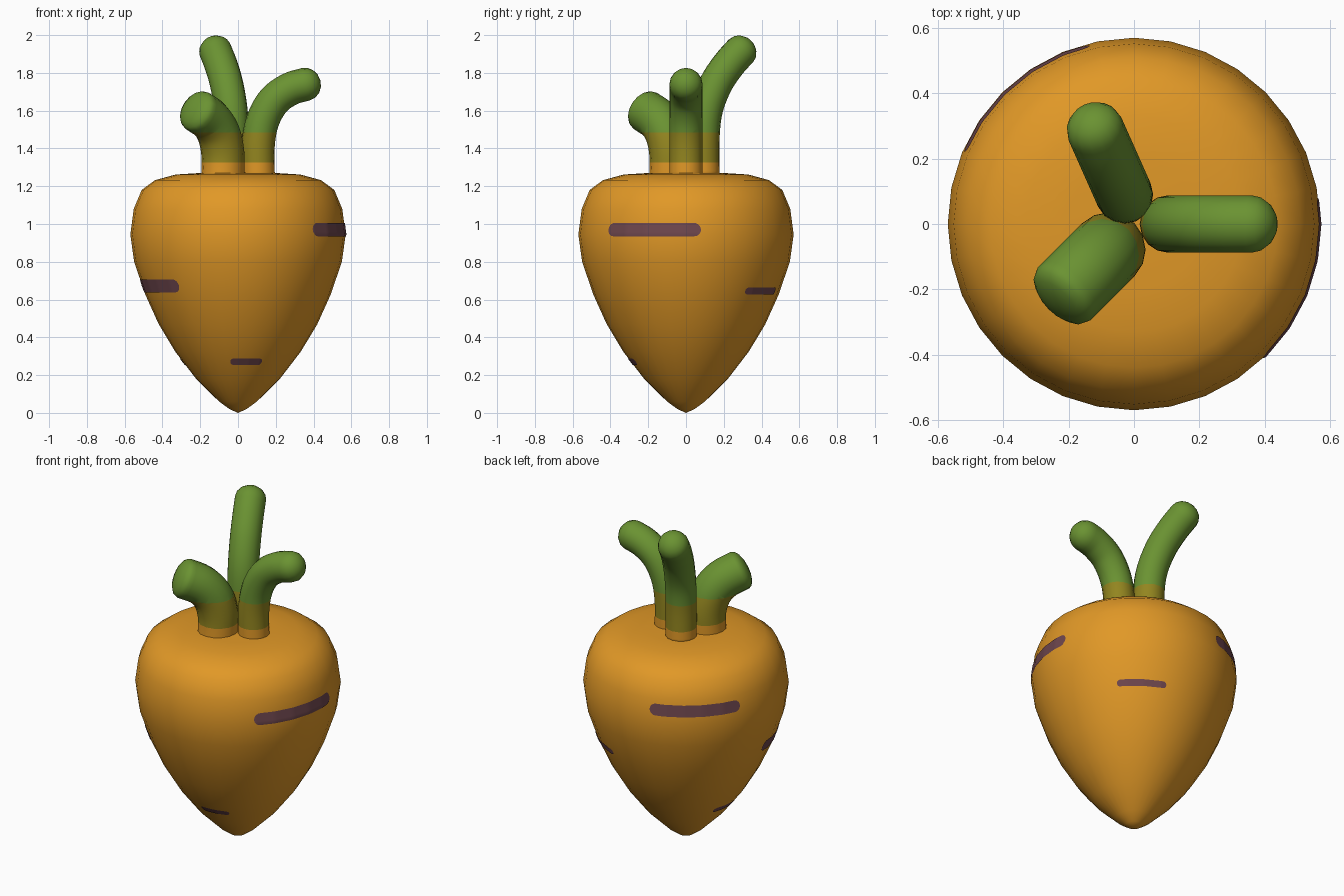
import bpy, bmesh, math
from mathutils import Vector

if "Cube" in bpy.data.objects:
    bpy.data.objects.remove(bpy.data.objects["Cube"])

def material(name, rgb):
    m = bpy.data.materials.new(name)
    m.diffuse_color = (*rgb, 1)
    m.use_nodes = True
    m.node_tree.nodes["Principled BSDF"].inputs["Base Color"].default_value = m.diffuse_color
    return m

ORANGE = material("root orange", (0.75, 0.315, 0.02))
OLIVE = material("stem olive", (0.29, 0.235, 0.014))
GREEN = material("stem green", (0.145, 0.29, 0.032))
PURPLE = material("groove purple", (0.155, 0.062, 0.075))

def finish(bm, name, mats, smooth=True):
    bmesh.ops.recalc_face_normals(bm, faces=bm.faces)
    me = bpy.data.meshes.new(name)
    for f in bm.faces:
        f.smooth = smooth
    bm.to_mesh(me)
    bm.free()
    ob = bpy.data.objects.new(name, me)
    bpy.context.collection.objects.link(ob)
    for m in mats:
        me.materials.append(m)
    return ob

def skin(bm, rings):
    # join closed rings of equal size
    for a, b in zip(rings, rings[1:]):
        n = len(a)
        for i in range(n):
            bm.faces.new((a[i], a[(i + 1) % n], b[(i + 1) % n], b[i]))

def fan(bm, ring, tip):
    v = bm.verts.new(tip)
    for i in range(len(ring)):
        bm.faces.new((ring[i], ring[(i + 1) % len(ring)], v))

# root body: turned profile (radius, height)
SIDES = 32
STEP = 2 * math.pi / SIDES
PROFILE = [(0.045, 0.02), (0.10, 0.06), (0.22, 0.178), (0.333, 0.325), (0.42, 0.47),
           (0.49, 0.625), (0.55, 0.80), (0.57, 0.945), (0.552, 1.08), (0.51, 1.18),
           (0.44, 1.232), (0.33, 1.262), (0.20, 1.27)]
bm = bmesh.new()
rings = [[bm.verts.new((r * math.cos(i * STEP), r * math.sin(i * STEP), z))
          for i in range(SIDES)] for r, z in PROFILE]
skin(bm, rings)
fan(bm, rings[0], (0, 0, 0.0))
fan(bm, rings[-1], (0, 0, 1.272))
finish(bm, "root_body", [ORANGE])

def surface(angle, z, lift):
    # point on the faceted body, raised slightly
    for (r0, z0), (r1, z1) in zip(PROFILE, PROFILE[1:]):
        if z0 <= z <= z1:
            r = r0 + (r1 - r0) * (z - z0) / (z1 - z0)
            break
    r *= math.cos(STEP / 2) / math.cos(angle % STEP - STEP / 2)
    return ((r + lift) * math.cos(angle), (r + lift) * math.sin(angle), z)

# painted grooves: start angle, end angle, height, thickness
GROOVES = [(-46, 8, 0.97, 0.07), (104, 157, 1.02, 0.068), (181, 232, 0.672, 0.068),
           (39, 71, 0.645, 0.036), (-98, -64.5, 0.27, 0.034), (156, 189, 0.27, 0.034)]
for k, (a0, a1, zc, t) in enumerate(GROOVES):
    bm = bmesh.new()
    h = t / 2
    a0, a1 = math.radians(a0), math.radians(a1)
    rc = math.hypot(*surface(0, zc, 0)[:2])
    n = 48
    cols = []
    for i in range(n + 1):
        u = 0.5 - 0.5 * math.cos(math.pi * i / n)
        a = a0 + (a1 - a0) * u
        d = min(u, 1 - u) * (a1 - a0) * rc          # distance to the nearest end
        w = h * math.sqrt(max(0.01, 1 - max(0, 1 - d / h) ** 2))
        cols.append([bm.verts.new(surface(a, zc + w * (j / 3 - 1), 0.004)) for j in range(7)])
    for p, q in zip(cols, cols[1:]):
        for j in range(6):
            bm.faces.new((p[j], q[j], q[j + 1], p[j + 1]))
    ob = finish(bm, f"groove_{k + 1}", [PURPLE])
    # face outwards
    c = ob.data.polygons[len(ob.data.polygons) // 2]
    if c.normal.dot(Vector((c.center.x, c.center.y, 0))) < 0:
        ob.data.flip_normals()

def spline(pts, per=5):
    # smooth path through the points
    P = [pts[0]] + pts + [2 * pts[-1] - pts[-2]]
    out = []
    for i in range(1, len(P) - 2):
        a, b, c, d = P[i - 1:i + 3]
        for k in range(per):
            t = k / per
            out.append(0.5 * (2 * b + (c - a) * t + (2 * a - 5 * b + 4 * c - d) * t * t
                              + (3 * b - a - 3 * c + d) * t ** 3))
    return out + [pts[-1]]

def stem(name, base, heading, radius, dome, path, sides=16):
    # bent tube in a vertical plane with a domed tip
    h = math.radians(heading)
    out, side = Vector((math.cos(h), math.sin(h), 0)), Vector((-math.sin(h), math.cos(h), 0))
    pts = spline([Vector((base[0], base[1], z)) + out * s for s, z in path])
    bm = bmesh.new()
    rings = []

    def ring(c, tan, r):
        up = side.cross(tan)
        rings.append([bm.verts.new(c + r * (side * math.cos(2 * math.pi * i / sides)
                                            + up * math.sin(2 * math.pi * i / sides)))
                      for i in range(sides)])
    for i, p in enumerate(pts):
        tan = (pts[min(i + 1, len(pts) - 1)] - pts[max(i - 1, 0)]).normalized()
        ring(p, tan, radius)
    for k in range(1, 4):
        a = k * math.pi / 8
        ring(pts[-1] + tan * dome * math.sin(a), tan, radius * math.cos(a))
    skin(bm, rings)
    fan(bm, rings[-1], pts[-1] + tan * dome)
    bm.faces.new(rings[0])
    # colour bands by height
    for z in (1.325, 1.485):
        bmesh.ops.bisect_plane(bm, geom=bm.verts[:] + bm.edges[:] + bm.faces[:],
                               plane_co=(0, 0, z), plane_no=(0, 0, 1), dist=1e-5)
    for f in bm.faces:
        z = f.calc_center_median().z
        f.material_index = 0 if z < 1.325 else 1 if z < 1.485 else 2
    finish(bm, name, [ORANGE, OLIVE, GREEN])

# three stems: path points are (outward distance, height)
stem("right_stem", (0.107, 0), 0, 0.088, 0.08,
     [(0, 1.25), (0, 1.42), (0.025, 1.55), (0.085, 1.655), (0.17, 1.715), (0.252, 1.74)])
stem("back_stem", (-0.03, 0.09), 114, 0.088, 0.075,
     [(0, 1.25), (0, 1.46), (0.02, 1.61), (0.077, 1.745), (0.15, 1.845), (0.22, 1.917)])
stem("front_stem", (-0.08, -0.08), 225, 0.114, 0.05,
     [(0, 1.25), (0, 1.37), (0.03, 1.475), (0.095, 1.55), (0.19, 1.598)])
